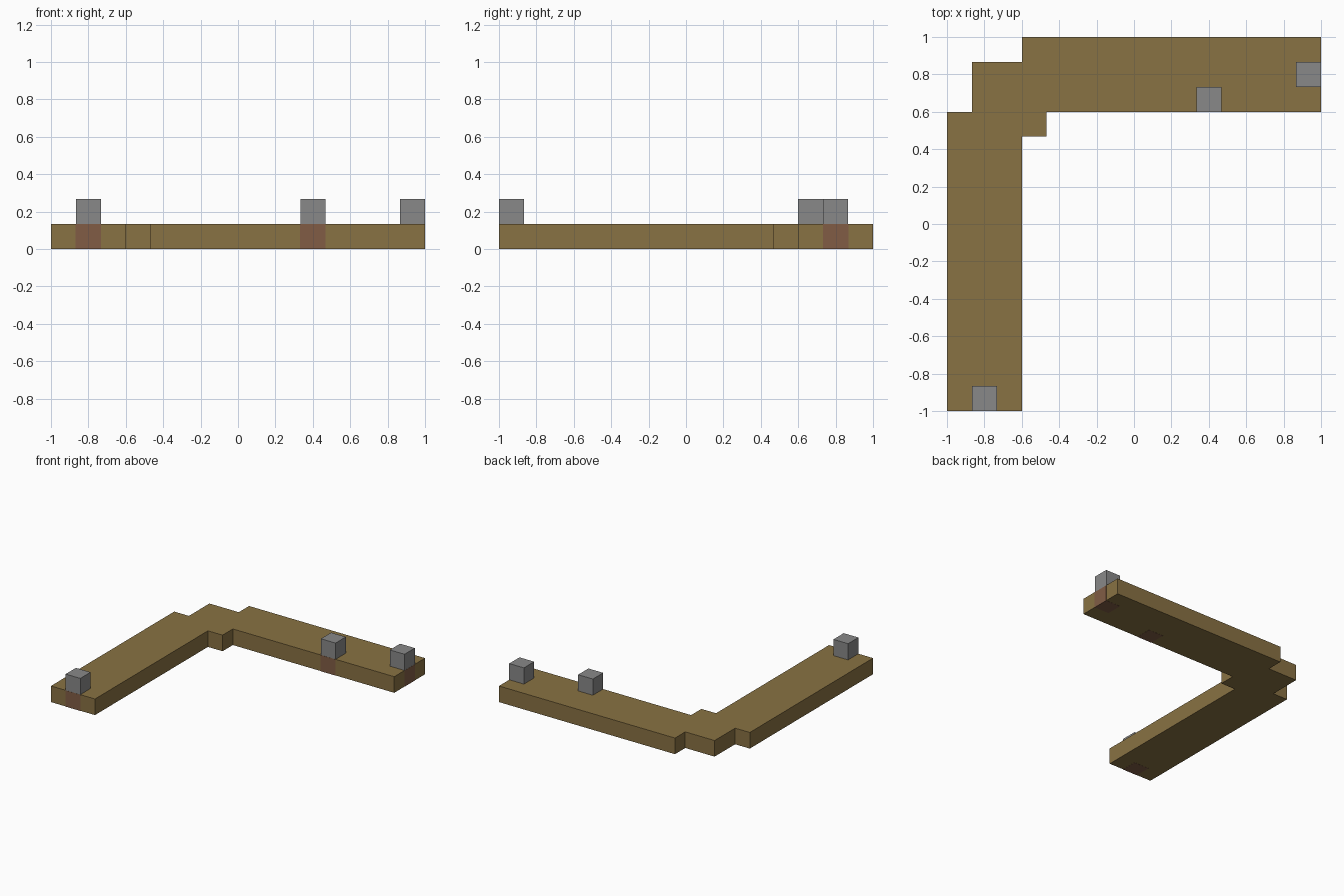
import bpy
import bmesh
from mathutils import Matrix, Vector

cube = bpy.data.objects.get("Cube")
if cube:
    bpy.data.objects.remove(cube, do_unlink=True)

U = 2 / 15      # one block
PROUD = 0.001   # keeps the posts just clear of the planks


def material(name, color):
    mat = bpy.data.materials.new(name)
    mat.use_nodes = True
    mat.diffuse_color = (*color, 1)
    mat.node_tree.nodes["Principled BSDF"].inputs["Base Color"].default_value = (*color, 1)
    return mat


def finish(name, bm, mat):
    bmesh.ops.recalc_face_normals(bm, faces=bm.faces)
    mesh = bpy.data.meshes.new(name)
    bm.to_mesh(mesh)
    bm.free()
    mesh.materials.append(mat)
    obj = bpy.data.objects.new(name, mesh)
    bpy.context.collection.objects.link(obj)


def box(name, low, high, mat):
    low, high = Vector(low), Vector(high)
    bm = bmesh.new()
    bmesh.ops.create_cube(bm, size=1, matrix=Matrix.Translation((low + high) / 2)
                          @ Matrix.Diagonal((*(high - low), 1)))
    finish(name, bm, mat)


wood = material("plank brown", (0.25, 0.168, 0.056))
stone = material("stone grey", (0.25, 0.25, 0.25))
post = material("reddish brown", (0.22, 0.108, 0.06))

# Walkway: L-shaped outline with a stepped corner, extruded one block high
outline = [(-7.5, -7.5), (-4.5, -7.5), (-4.5, 3.5), (-3.5, 3.5),
           (-3.5, 4.5), (7.5, 4.5), (7.5, 7.5), (-4.5, 7.5),
           (-4.5, 6.5), (-6.5, 6.5), (-6.5, 4.5), (-7.5, 4.5)]
bm = bmesh.new()
face = bm.faces.new([bm.verts.new((x * U, y * U, PROUD)) for x, y in outline])
top = bmesh.ops.extrude_face_region(bm, geom=[face])["geom"]
bmesh.ops.translate(bm, vec=(0, 0, U - PROUD),
                    verts=[v for v in top if isinstance(v, bmesh.types.BMVert)])
finish("walkway", bm, wood)

# Stone blocks, each standing on a post set flush into the walkway
for place, x, y in [("front", -6.5, -7.5), ("middle", 2.5, 4.5), ("end", 6.5, 5.5)]:
    x, y = x * U, y * U
    box(place + "_stone_block", (x, y, U), (x + U, y + U, 2 * U), stone)
    box(place + "_post", (x - PROUD, y - PROUD, 0),
        (x + U + PROUD, y + U + PROUD, U - PROUD), post)
